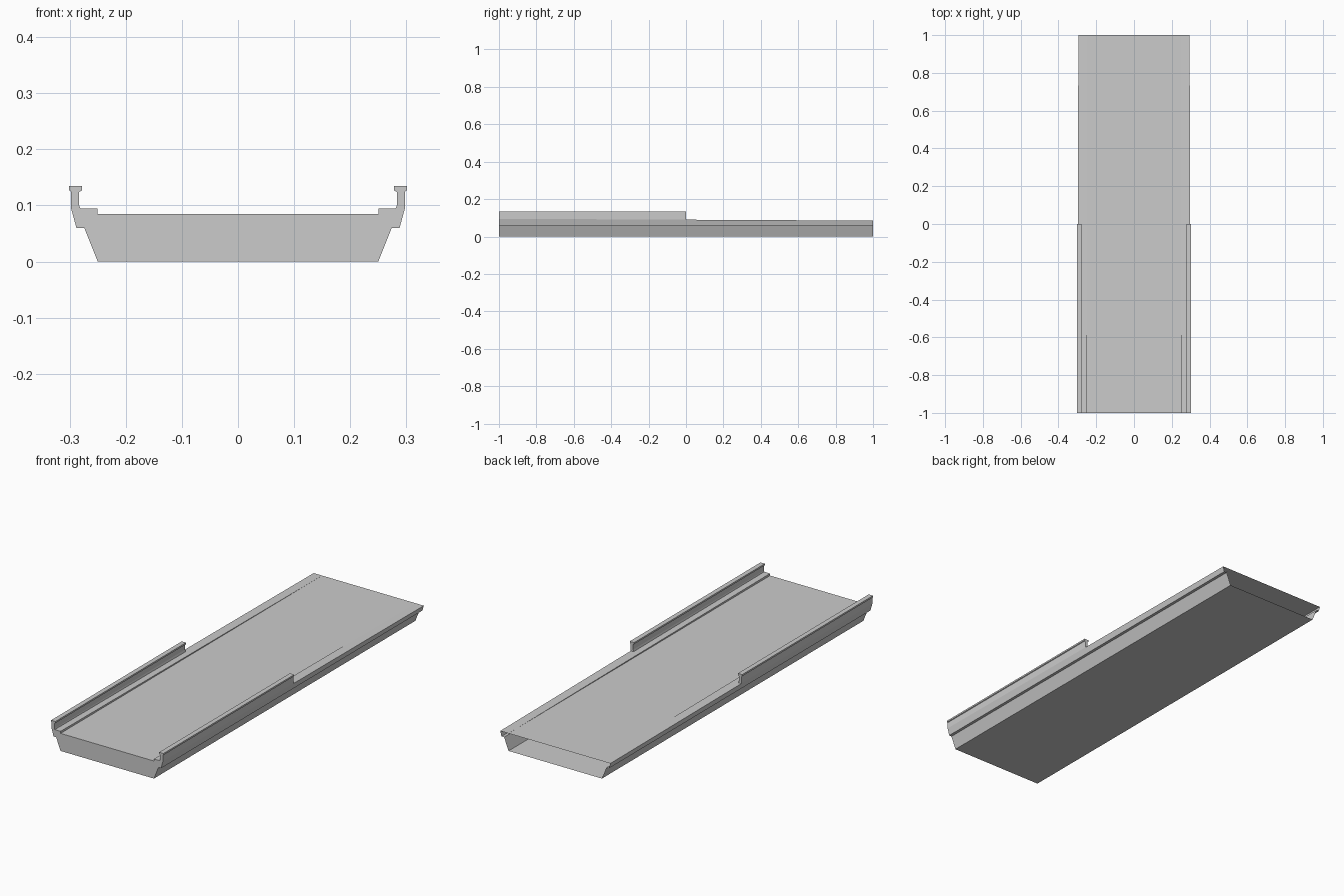
import bpy, bmesh

if "Cube" in bpy.data.objects:
    bpy.data.objects.remove(bpy.data.objects["Cube"])


def finish(name, bm):
    # Weld, orient and mirror a half-model across x = 0
    bmesh.ops.remove_doubles(bm, verts=bm.verts, dist=1e-5)
    bmesh.ops.recalc_face_normals(bm, faces=bm.faces)
    mesh = bpy.data.meshes.new(name)
    bm.to_mesh(mesh)
    bm.free()
    obj = bpy.data.objects.new(name, mesh)
    bpy.context.collection.objects.link(obj)
    mirror = obj.modifiers.new("mirror", 'MIRROR')
    mirror.merge_threshold = 0.0005
    return obj


def row(bm, points, y):
    return [bm.verts.new((x, y, z)) for x, z in points]


def loft(bm, a, b, skip=()):
    for i in range(len(a) - 1):
        if i not in skip:
            bm.faces.new((a[i], a[i + 1], b[i + 1], b[i]))


def ledge_height(y):
    # Side ledge slopes down until it is flush with the deck at the back
    return 0.095 - 0.005 * (y + 1)


def body_section(y):
    z = ledge_height(y)
    return [(0, 0), (0.25, 0), (0.274, 0.06), (0.288, 0.06),
            (0.288 + 0.0095 * (z - 0.06) / 0.035, z),
            (0.281, z), (0.25, z), (0.25, 0.085), (0, 0.085)]


def curb_section(y):
    z = ledge_height(y)
    outer = body_section(y)[4]
    return [outer, (0.2975, 0.125), (0.301, 0.127), (0.301, 0.135),
            (0.278, 0.135), (0.278, 0.127), (0.283, 0.124),
            (0.283, 0.10), (0.281, z)]


# Hollow body: closed front, open back, no ledge strip beneath the curbs
bm = bmesh.new()
front, middle, back = (row(bm, body_section(y), y) for y in (-1, 0, 1))
loft(bm, front, middle, skip=(4,))
loft(bm, middle, back)
bm.faces.new(front)
finish("deck_body", bm)

# Raised side curbs along the front half
bm = bmesh.new()
start, end = (row(bm, curb_section(y), y) for y in (-1, 0))
loft(bm, start, end)
bm.faces.new(start)
bm.faces.new(end)
finish("side_curbs", bm)
